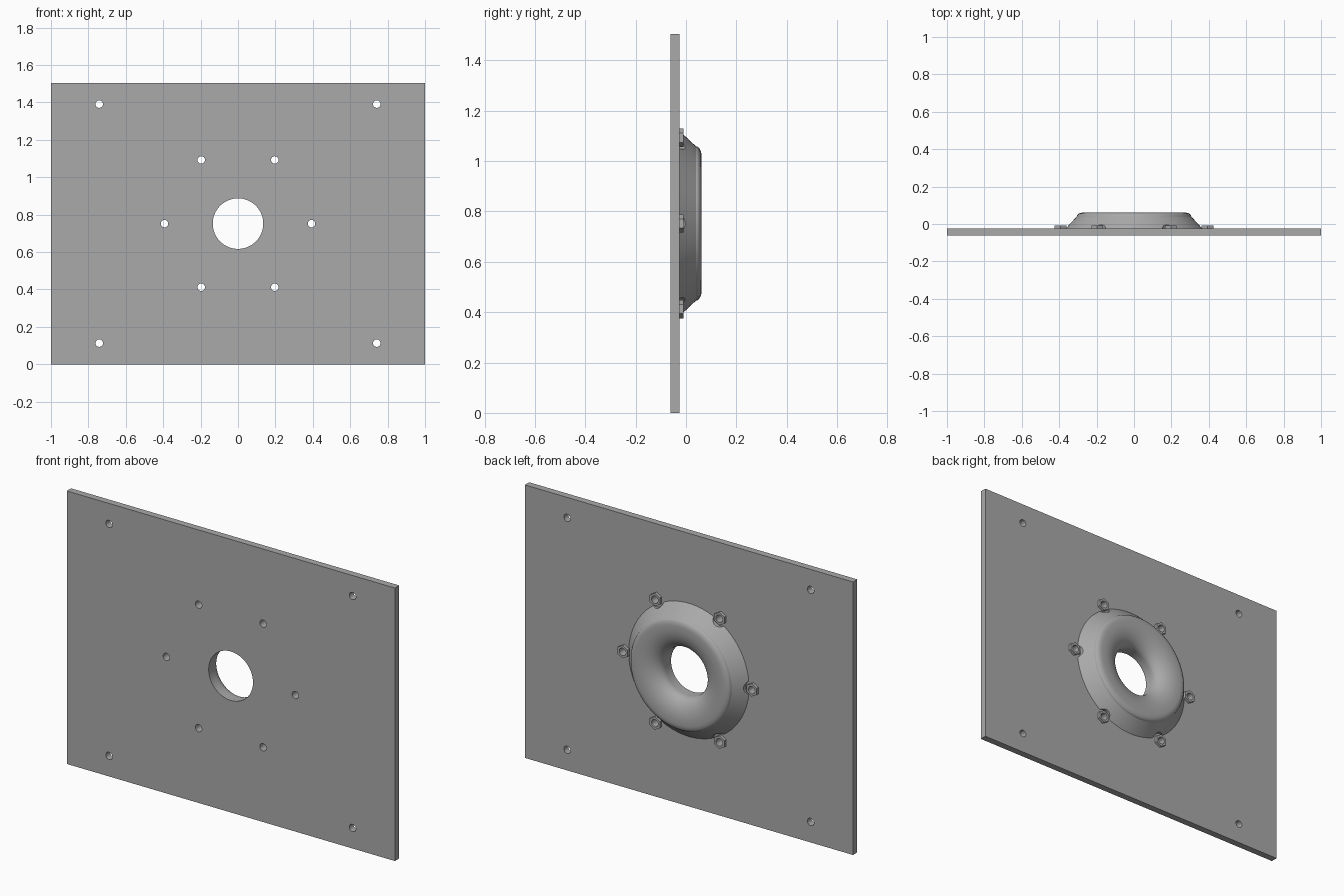
import bpy, bmesh, math
from mathutils import Matrix, Vector

if "Cube" in bpy.data.objects:
    bpy.data.objects.remove(bpy.data.objects["Cube"], do_unlink=True)

WIDTH, HEIGHT = 2.0, 1.504
FRONT, BACK, CREST = -0.0625, -0.025, 0.0615
CENTER = HEIGHT / 2
BOLT_CIRCLE, HOLE, THROAT = 0.393, 0.02, 0.135

grey = bpy.data.materials.new("steel_grey")
grey.use_nodes = True
grey.diffuse_color = (0.4, 0.4, 0.4, 1)
grey.node_tree.nodes["Principled BSDF"].inputs["Base Color"].default_value = (0.4, 0.4, 0.4, 1)

bolts = [(BOLT_CIRCLE * math.cos(i * math.pi / 3),
          CENTER + BOLT_CIRCLE * math.sin(i * math.pi / 3)) for i in range(6)]
corners = [(x, CENTER + z) for x in (-0.742, 0.742) for z in (-0.639, 0.639)]


def finish(name, bm):
    bmesh.ops.recalc_face_normals(bm, faces=bm.faces)
    mesh = bpy.data.meshes.new(name)
    bm.to_mesh(mesh)
    bm.free()
    obj = bpy.data.objects.new(name, mesh)
    bpy.context.collection.objects.link(obj)
    mesh.materials.append(grey)
    return obj


def add_cylinder(bm, x, z, radius, y0, y1, sides=32):
    place = Matrix.Translation((x, (y0 + y1) / 2, z)) @ Matrix.Rotation(math.pi / 2, 4, 'X')
    bmesh.ops.create_cone(bm, cap_ends=True, segments=sides, radius1=radius,
                          radius2=radius, depth=y1 - y0, matrix=place)


def lathe(name, profile, x, z, sides):
    """Revolve a closed (radius, y) loop about the y direction."""
    bm = bmesh.new()
    rings = []
    for i in range(sides):
        a = 2 * math.pi * i / sides
        rings.append([bm.verts.new((x + r * math.cos(a), y, z + r * math.sin(a)))
                      for r, y in profile])
    n = len(profile)
    for i in range(sides):
        a, b = rings[i], rings[(i + 1) % sides]
        for j in range(n):
            k = (j + 1) % n
            bm.faces.new((a[j], a[k], b[k], b[j]))
    return finish(name, bm)


def activate(obj):
    bpy.ops.object.select_all(action='DESELECT')
    obj.select_set(True)
    bpy.context.view_layer.objects.active = obj


def cut(obj, holes, y0, y1):
    """Cut (x, z, radius) cylinders out of an object."""
    bm = bmesh.new()
    for x, z, r in holes:
        add_cylinder(bm, x, z, r, y0, y1, 96 if r > 0.1 else 32)
    cutter = finish("cutter", bm)
    cutter.hide_render = True
    mod = obj.modifiers.new("holes", 'BOOLEAN')
    mod.operation, mod.solver, mod.object = 'DIFFERENCE', 'EXACT', cutter
    activate(obj)
    bpy.ops.object.modifier_apply(modifier=mod.name)
    bpy.data.objects.remove(cutter, do_unlink=True)


def smooth(obj, degrees=30):
    activate(obj)
    bpy.ops.object.shade_smooth_by_angle(angle=math.radians(degrees))


# Flat mounting plate with centre, bolt and corner holes
bm = bmesh.new()
bmesh.ops.create_cube(bm, size=1)
bmesh.ops.scale(bm, vec=Vector((WIDTH, BACK - FRONT, HEIGHT)), verts=bm.verts)
bmesh.ops.translate(bm, vec=Vector((0, (FRONT + BACK) / 2, CENTER)), verts=bm.verts)
plate = finish("mounting_plate", bm)
cut(plate, [(0, CENTER, THROAT)] + [(x, z, HOLE) for x, z in bolts + corners], -0.2, 0.2)
smooth(plate)

# Bell-mouthed inlet ring: sloped outside, rounded crest, curved throat
mouth, floor = 0.255, -0.012
profile = [(THROAT, BACK), (0.367, BACK), (0.306, 0.04)]
profile += [(0.27 + 0.036 * math.cos(a), 0.04 + (CREST - 0.04) * math.sin(a))
            for a in [math.pi / 2 * i / 6 for i in range(1, 7)]]
profile += [(mouth - (mouth - THROAT) * math.sin(a), floor + (CREST - floor) * math.cos(a))
            for a in [math.pi / 2 * i / 14 for i in range(15)]]
ring = lathe("inlet_ring", profile, 0, CENTER, 96)
# Clearance scallops around the nuts
cut(ring, [(x, z, 0.046) for x, z in bolts], BACK - 0.02, 0.2)
smooth(ring)

# Hexagonal nuts with open bores
for i, (x, z) in enumerate(bolts):
    bm = bmesh.new()
    add_cylinder(bm, x, z, 0.036, BACK, -0.009, 6)
    nut = finish(f"hex_nut_{i + 1}", bm)
    cut(nut, [(x, z, HOLE)], -0.2, 0.2)
    smooth(nut)
